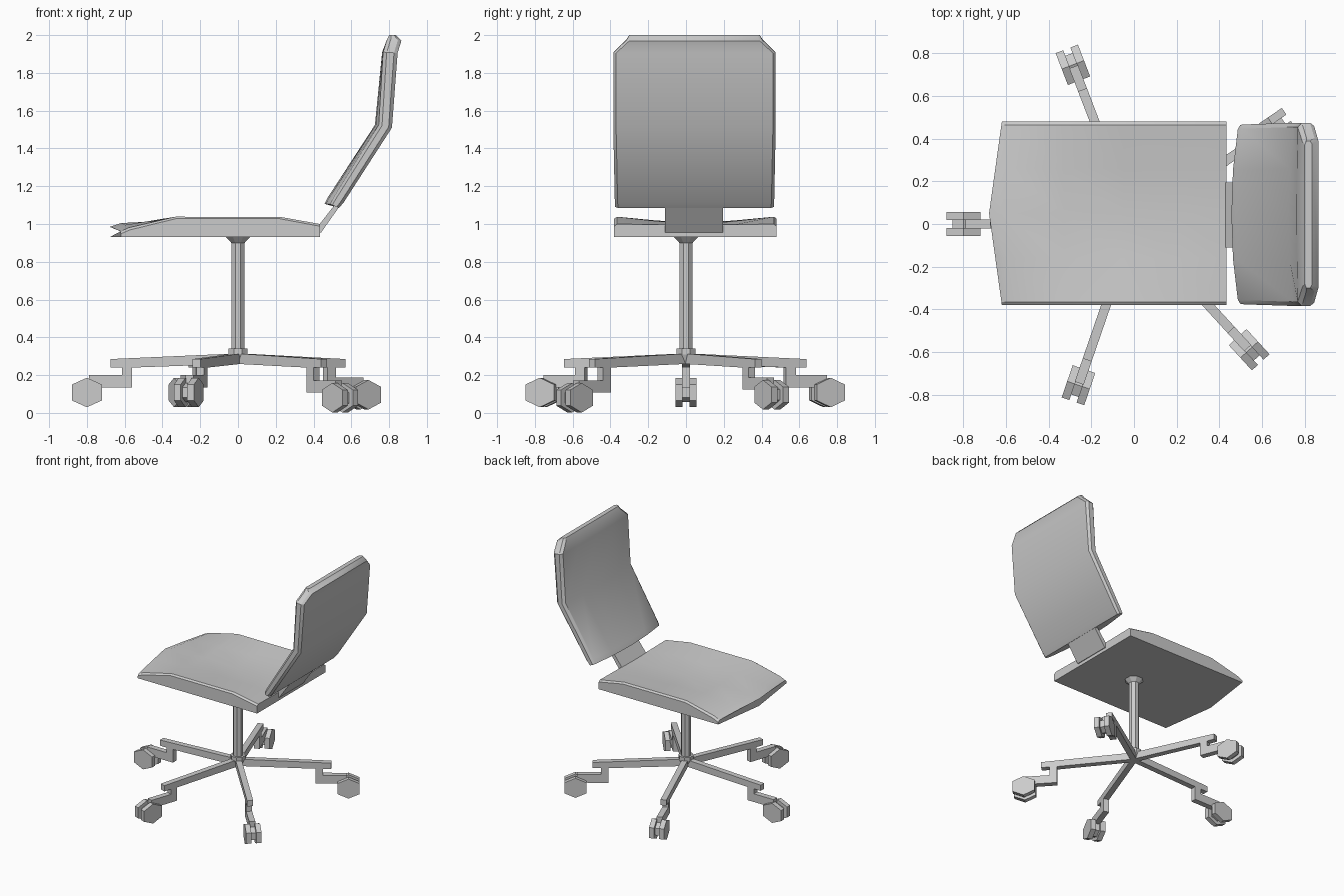
import bpy, bmesh
from math import radians, cos, sin, pi
from mathutils import Matrix

if "Cube" in bpy.data.objects:
    bpy.data.objects.remove(bpy.data.objects["Cube"])

CY = 0.05  # seat and backrest sit slightly off the column axis


def loft(name, rings, smooth=False, matrix=None):
    """Skin closed rings of equal length and cap both ends."""
    bm = bmesh.new()
    vs = [[bm.verts.new(p) for p in r] for r in rings]
    n = len(rings[0])
    for a, b in zip(vs, vs[1:]):
        for i in range(n):
            j = (i + 1) % n
            bm.faces.new((a[i], a[j], b[j], b[i]))
    bm.faces.new(vs[0][::-1])
    bm.faces.new(vs[-1])
    bmesh.ops.recalc_face_normals(bm, faces=bm.faces)
    if matrix:
        bm.transform(matrix)
    me = bpy.data.meshes.new(name)
    bm.to_mesh(me)
    bm.free()
    ob = bpy.data.objects.new(name, me)
    bpy.context.collection.objects.link(ob)
    if smooth:
        bpy.ops.object.select_all(action='DESELECT')
        bpy.context.view_layer.objects.active = ob
        ob.select_set(True)
        bpy.ops.object.shade_smooth_by_angle(angle=radians(30))
    return ob


def prism(name, profile, y0, y1, matrix=None):
    """Extrude an x-z profile along y."""
    return loft(name, [[(x, y, z) for x, z in profile] for y in (y0, y1)], matrix=matrix)


# Seat: dished across, sides drooping towards the front, pointed front edge
rings = []
for x_side, x_mid, z_side, z_mid in [(-0.62, -0.68, 0.96, 0.985), (-0.575, -0.62, 0.98, 1.005),
                                     (-0.33, -0.33, 1.04, 1.005), (-0.05, -0.05, 1.04, 1.0),
                                     (0.22, 0.22, 1.04, 1.0), (0.435, 0.435, 1.0, 0.995)]:
    def pt(y, z=None):
        t = 1 - abs(y) / 0.43
        top = z_mid + (z_side - z_mid) * (1 - t) ** 1.3
        x = x_side + (x_mid - x_side) * t
        if z is not None and x_mid == -0.62:
            x -= 0.02 * t
        return (x, y + CY, top if z is None else z)
    rings.append([pt(-0.43, 0.93), pt(0, 0.93), pt(0.43, 0.93), pt(0.43, z_side - 0.012),
                  pt(0.415), pt(0.21), pt(0), pt(-0.21), pt(-0.415), pt(-0.43, z_side - 0.012)])
loft("seat", rings, smooth=True)

# Backrest: bent panel with chamfered top corners; (front xz), (back xz), half width, bulge
rings = []
for f, b, w, bulge in [((0.487, 1.105), (0.535, 1.085), 0.42, 0.03),
                       ((0.505, 1.14), (0.56, 1.115), 0.422, 0.03),
                       ((0.745, 1.525), (0.815, 1.51), 0.43, 0.02),
                       ((0.768, 1.91), (0.845, 1.905), 0.43, 0.005),
                       ((0.79, 1.98), (0.865, 1.97), 0.36, 0.0),
                       ((0.80, 2.0), (0.835, 2.0), 0.345, 0.0)]:
    def mix(t):
        return (f[0] + (b[0] - f[0]) * t, f[1] + (b[1] - f[1]) * t)
    ring = []
    for y, t, out in [(-w + 0.015, 1, 0), (w - 0.015, 1, 0), (w, 0.75, 0), (w, 0.25, 0),
                      (w - 0.02, 0, 0), (w / 2, 0, 0.75), (0, 0, 1), (-w / 2, 0, 0.75),
                      (-w + 0.02, 0, 0), (-w, 0.25, 0), (-w, 0.75, 0)]:
        x, z = mix(t)
        ring.append((x - bulge * out, y + CY - 0.005, z))
    rings.append(ring)
loft("backrest", rings, smooth=True)

# Flat bracket joining seat and backrest
prism("back_bracket", [(0.425, 0.955), (0.44, 0.955), (0.56, 1.125), (0.53, 1.125), (0.425, 0.99)],
      -0.11, 0.195)


# Octagonal column with a flared head and a hub collar
def octagon(r, z):
    return [(r * cos(pi / 8 + i * pi / 4), r * sin(pi / 8 + i * pi / 4), z) for i in range(8)]


loft("column", [octagon(r, z) for r, z in
                [(0.038, 0.27), (0.038, 0.90), (0.07, 0.932)]])
loft("hub", [octagon(r, z) for r, z in [(0.035, 0.26), (0.055, 0.31), (0.055, 0.34)]])

# Five star legs with stepped caster arms and twin six-sided wheels
hexagon = [(0, 0.078), (0.08, 0.042), (0.08, -0.042), (0, -0.078), (-0.08, -0.042), (-0.08, 0.042)]
for k, (ang, drop) in enumerate([(34.5, 0.012), (111, 0.0), (180, 0.0), (251, 0.0), (312.5, 0.028)], 1):
    m = Matrix.Rotation(radians(ang), 4, 'Z')
    arm = [(0, 0.315), (0.675, 0.285), (0.675, 0.24), (0.615, 0.24), (0.615, 0.2 - drop),
           (0.79, 0.2 - drop), (0.79, 0.135 - drop), (0.56, 0.135 - drop), (0.56, 0.24), (0, 0.26)]
    prism(f"leg_{k}", arm, -0.022, 0.022, m)
    for side, y0, y1, s in [("left", -0.056, -0.018, 1), ("right", 0.018, 0.056, 1),
                            ("axle", -0.02, 0.02, 0.65)]:
        prism(f"caster_{k}_{side}", [(0.80 + s * x, 0.108 - drop + s * z) for x, z in hexagon],
              y0, y1, m)
